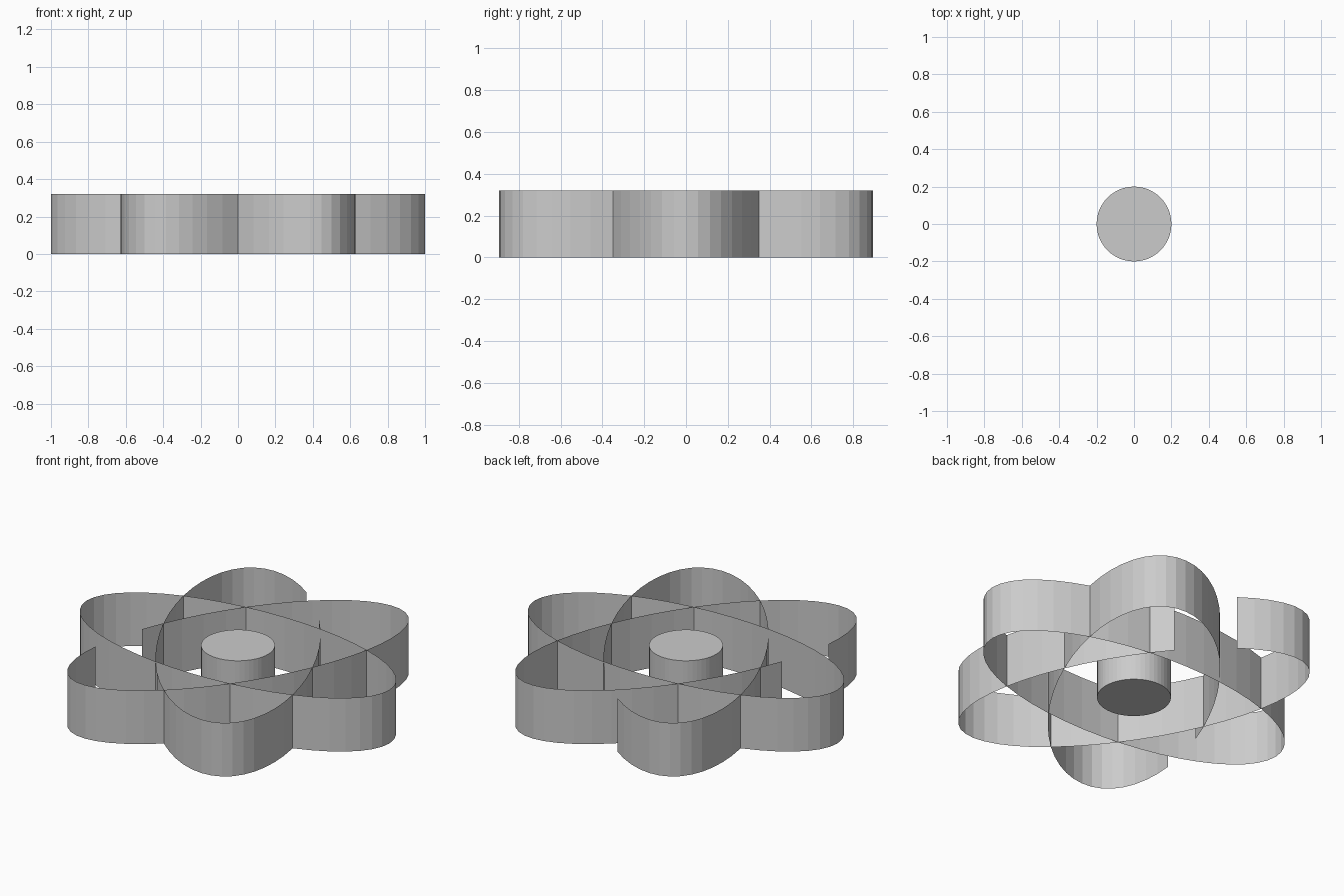
import bpy, bmesh
from math import sin, cos, radians

if "Cube" in bpy.data.objects:
    bpy.data.objects.remove(bpy.data.objects["Cube"])

HEIGHT = 0.32
LONG, SHORT = 1.0, 0.44      # half axes of each loop
STEPS = 48                   # facets per full loop


def ribbon(name, angle, start=0.0, gap=0.0):
    """Thin upright elliptical band, turned by angle, with an optional opening before start."""
    count = round(STEPS * (360 - gap) / 360)
    closed = gap == 0
    ca, sa = cos(radians(angle)), sin(radians(angle))
    bm = bmesh.new()
    cols = []
    for i in range(count if closed else count + 1):
        p = radians(start + i * 360 / STEPS)
        u, v = LONG * cos(p), SHORT * sin(p)
        x, y = u * ca - v * sa, u * sa + v * ca
        cols.append([bm.verts.new((x, y, z)) for z in (0, HEIGHT)])
    for i in range(count):
        a, b = cols[i], cols[(i + 1) % len(cols)]
        bm.faces.new((a[0], b[0], b[1], a[1]))
    mesh = bpy.data.meshes.new(name)
    bm.to_mesh(mesh)
    bm.free()
    bpy.context.collection.objects.link(bpy.data.objects.new(name, mesh))


# Three crossing loops; the two slanted ones have a small opening
ribbon("level_loop", 0)
ribbon("right_slanted_loop", 60, 135, 22.5)
ribbon("left_slanted_loop", -60, 135, 22.5)

# Solid centre post
bpy.ops.mesh.primitive_cylinder_add(vertices=48, radius=0.2, depth=HEIGHT,
                                    location=(0, 0, HEIGHT / 2))
bpy.context.object.name = "centre_post"
